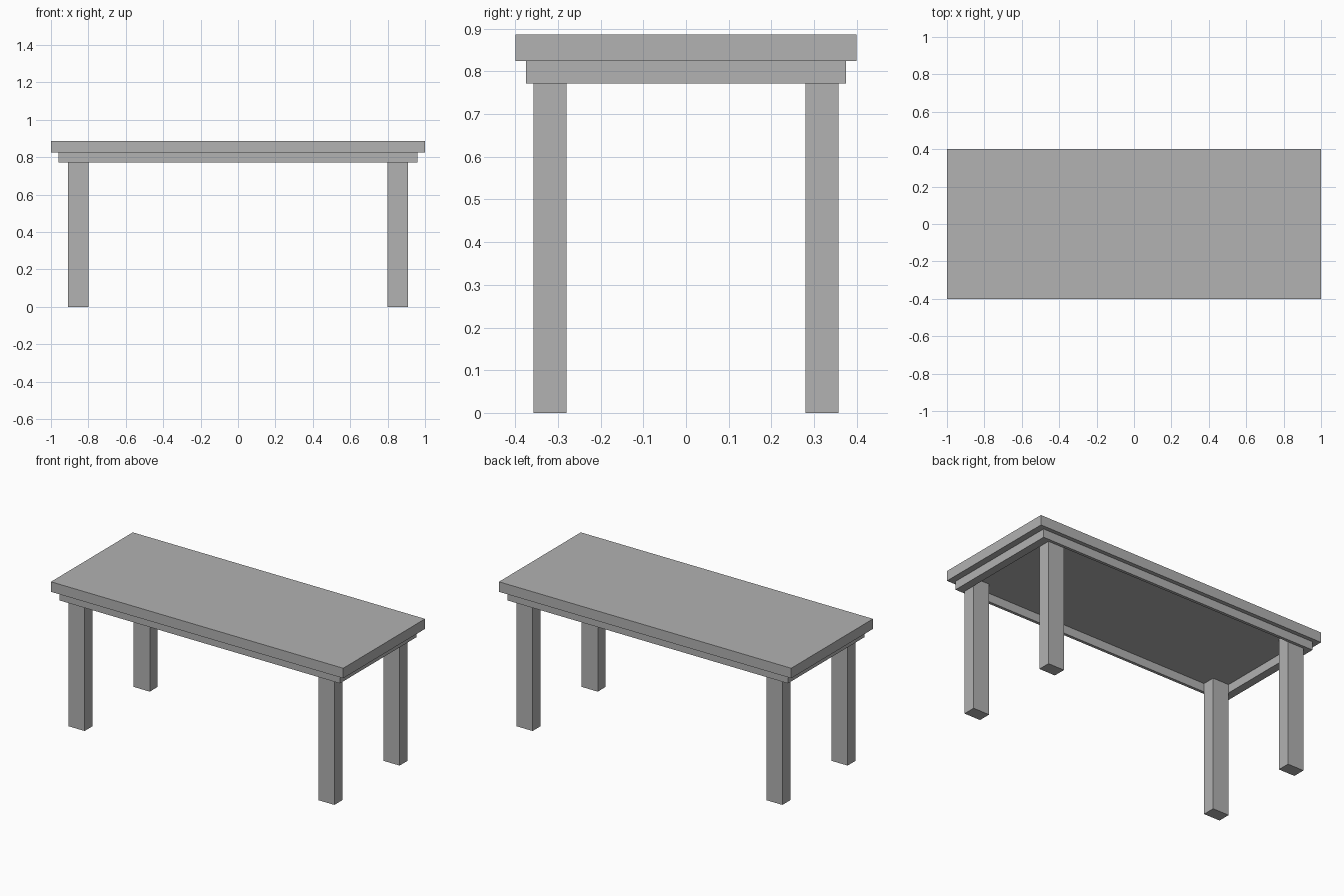
import bpy

cube = bpy.data.objects.get("Cube")
if cube:
    bpy.data.objects.remove(cube, do_unlink=True)

# Single plain grey
grey = bpy.data.materials.new("plain_grey")
grey.use_nodes = True
colour = (0.445, 0.445, 0.445, 1)
grey.diffuse_color = colour
grey.node_tree.nodes["Principled BSDF"].inputs["Base Color"].default_value = colour


def box(name, low, high):
    """Axis-aligned box between two opposite corners."""
    centre = [(a + b) / 2 for a, b in zip(low, high)]
    bpy.ops.mesh.primitive_cube_add(size=1, location=centre)
    obj = bpy.context.object
    obj.name = name
    obj.scale = [b - a for a, b in zip(low, high)]
    bpy.ops.object.transform_apply(location=False, rotation=False, scale=True)
    obj.data.materials.append(grey)
    return obj


APRON_Z, TOP_Z, HEIGHT = 0.772, 0.824, 0.886
APRON_X, APRON_Y = 0.96, 0.375
LEG_X, LEG_Y = 0.91, 0.357      # outer faces of the legs, inner faces of the rails
INNER_X, INNER_Y = 0.80, 0.28   # inner faces of the legs

# Table top
box("table_top", (-1, -0.4, TOP_Z), (1, 0.4, HEIGHT))

# Apron rails: long ones front and back, short ones between them
for side, s in (("front", -1), ("back", 1)):
    y0, y1 = sorted((s * LEG_Y, s * APRON_Y))
    box(side + "_rail", (-APRON_X, y0, APRON_Z), (APRON_X, y1, TOP_Z))
for side, s in (("right", -1), ("left", 1)):
    x0, x1 = sorted((s * LEG_X, s * APRON_X))
    box(side + "_rail", (x0, -LEG_Y, APRON_Z), (x1, LEG_Y, TOP_Z))

# Four legs, rising inside the apron to the underside of the top
for end, sy in (("front", -1), ("back", 1)):
    for side, sx in (("right", -1), ("left", 1)):
        x0, x1 = sorted((sx * INNER_X, sx * LEG_X))
        y0, y1 = sorted((sy * INNER_Y, sy * LEG_Y))
        box(f"{end}_{side}_leg", (x0, y0, 0), (x1, y1, TOP_Z))
